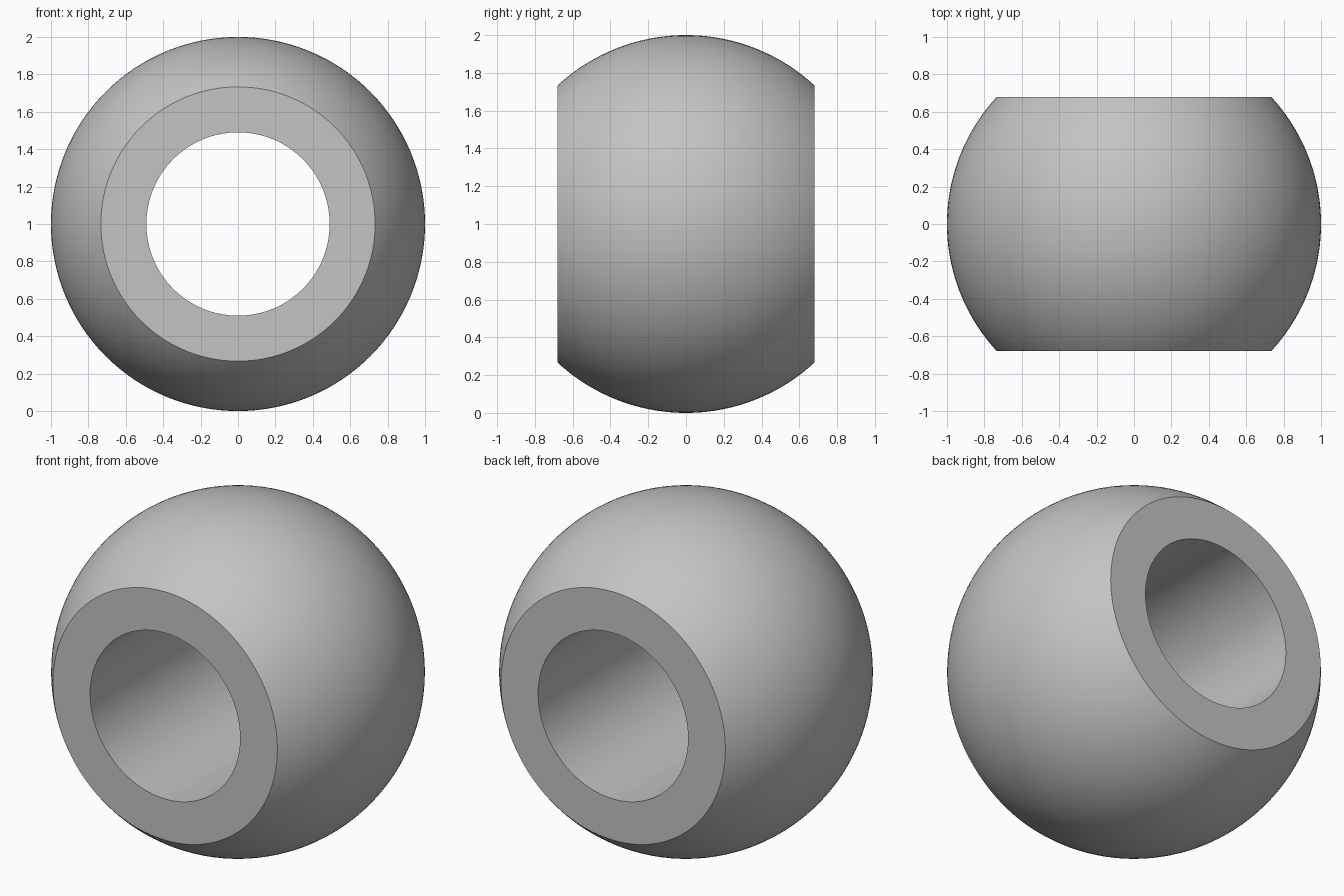
import bpy
import bmesh
from math import asin, cos, sin, pi, radians, sqrt

cube = bpy.data.objects.get("Cube")
if cube:
    bpy.data.objects.remove(cube, do_unlink=True)

RADIUS = 1.0
HALF_WIDTH = 0.68
BORE = 0.49
SEGMENTS = 128
ARC_STEPS = 48

# One plain grey for the whole part
grey = bpy.data.materials.new("plain grey")
grey.use_nodes = True
colour = (0.55, 0.55, 0.55, 1)
grey.diffuse_color = colour
grey.node_tree.nodes["Principled BSDF"].inputs["Base Color"].default_value = colour

# Closed profile as (radius, y): spherical outside, then the straight bore
limit = asin(HALF_WIDTH / RADIUS)
angles = [-limit + 2 * limit * i / ARC_STEPS for i in range(ARC_STEPS + 1)]
profile = [(RADIUS * cos(a), RADIUS * sin(a)) for a in angles]
profile += [(BORE, HALF_WIDTH), (BORE, -HALF_WIDTH)]

# Revolve the profile about the y axis
bm = bmesh.new()
rings = []
for s in range(SEGMENTS):
    t = 2 * pi * s / SEGMENTS
    rings.append([bm.verts.new((r * cos(t), y, RADIUS + r * sin(t)))
                  for r, y in profile])
for s, ring in enumerate(rings):
    following = rings[(s + 1) % SEGMENTS]
    for i in range(len(profile)):
        j = (i + 1) % len(profile)
        bm.faces.new((ring[i], ring[j], following[j], following[i]))
bmesh.ops.recalc_face_normals(bm, faces=bm.faces)

mesh = bpy.data.meshes.new("bored_ball")
bm.to_mesh(mesh)
bm.free()
mesh.materials.append(grey)
ball = bpy.data.objects.new("bored_ball", mesh)
bpy.context.collection.objects.link(ball)

# Smooth curved surfaces with crisp rims
bpy.ops.object.select_all(action="DESELECT")
ball.select_set(True)
bpy.context.view_layer.objects.active = ball
bpy.ops.object.shade_smooth_by_angle(angle=radians(30))
